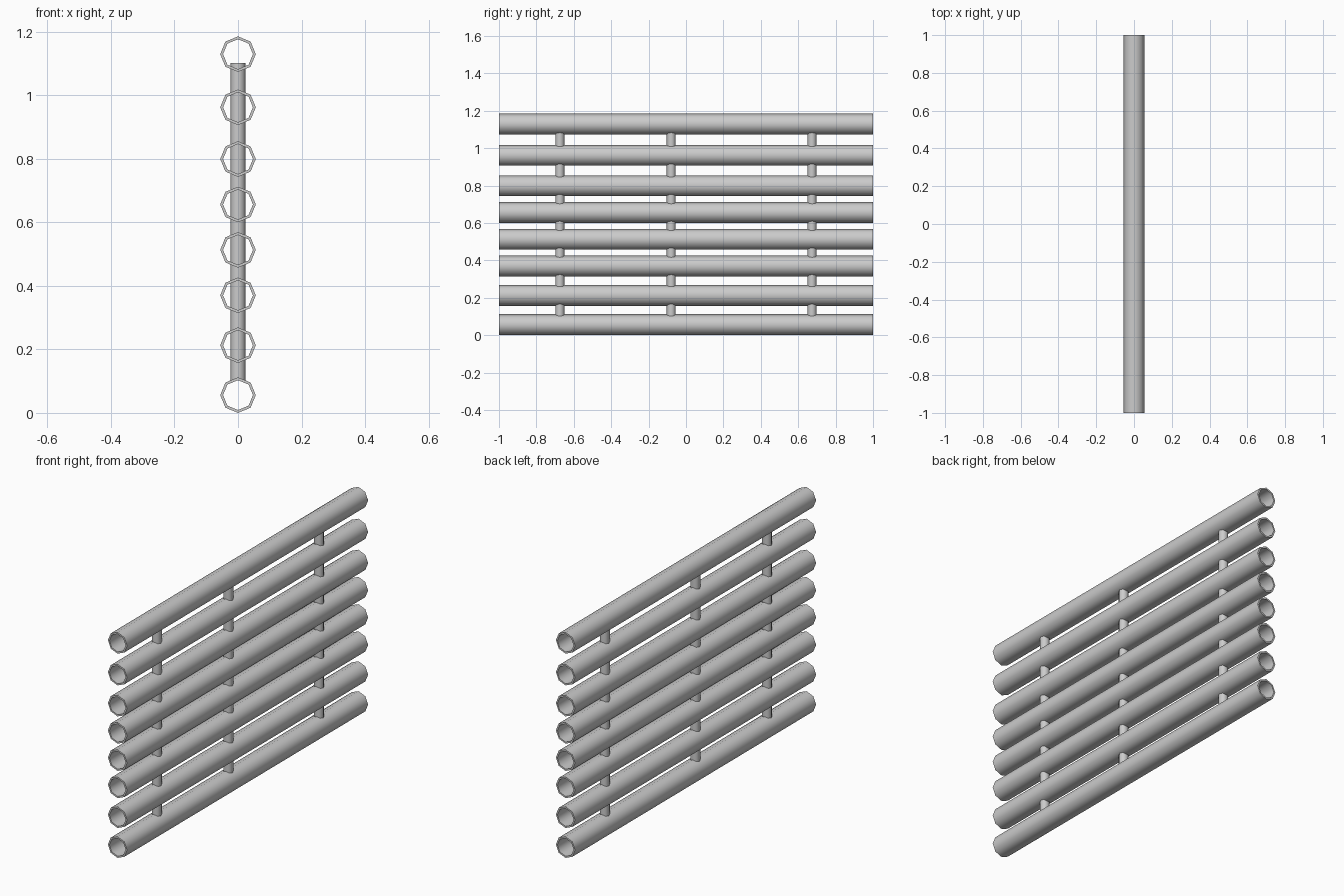
import bpy, bmesh, math

if "Cube" in bpy.data.objects:
    bpy.data.objects.remove(bpy.data.objects["Cube"])

SIDES = 8
R_OUT, R_IN = 0.056, 0.047


def finish(name, bm):
    bmesh.ops.recalc_face_normals(bm, faces=bm.faces[:])
    me = bpy.data.meshes.new(name)
    bm.to_mesh(me)
    bm.free()
    ob = bpy.data.objects.new(name, me)
    bpy.context.collection.objects.link(ob)
    bpy.ops.object.select_all(action='DESELECT')
    ob.select_set(True)
    bpy.context.view_layer.objects.active = ob
    bpy.ops.object.shade_smooth_by_angle(angle=math.radians(50))
    return ob


def tube(name, z):
    """Open octagonal pipe along y with a thin wall."""
    bm = bmesh.new()
    rings = []
    for r, y in ((R_OUT, -1), (R_OUT, 1), (R_IN, 1), (R_IN, -1)):
        rings.append([bm.verts.new((r * math.cos(i * math.tau / SIDES), y,
                                    z + r * math.sin(i * math.tau / SIDES)))
                      for i in range(SIDES)])
    for k in range(4):
        a, b = rings[k], rings[(k + 1) % 4]
        for i in range(SIDES):
            j = (i + 1) % SIDES
            bm.faces.new((a[i], a[j], b[j], b[i]))
    finish(name, bm)


def post(name, y, z0, z1, r=0.024):
    """Vertical rod threaded through the rails."""
    bm = bmesh.new()
    bmesh.ops.create_cone(bm, cap_ends=True, segments=SIDES,
                          radius1=r, radius2=r, depth=z1 - z0)
    bmesh.ops.translate(bm, verts=bm.verts[:], vec=(0, y, (z0 + z1) / 2))
    finish(name, bm)


# horizontal pipe rails
for n, z in enumerate((0.056, 0.213, 0.37, 0.513, 0.656, 0.799, 0.962, 1.129)):
    tube(f"rail_{n + 1}", z)

# upright connecting rods
for n, y in enumerate((-0.674, -0.079, 0.674)):
    post(f"upright_{n + 1}", y, 0.102, 1.102)
